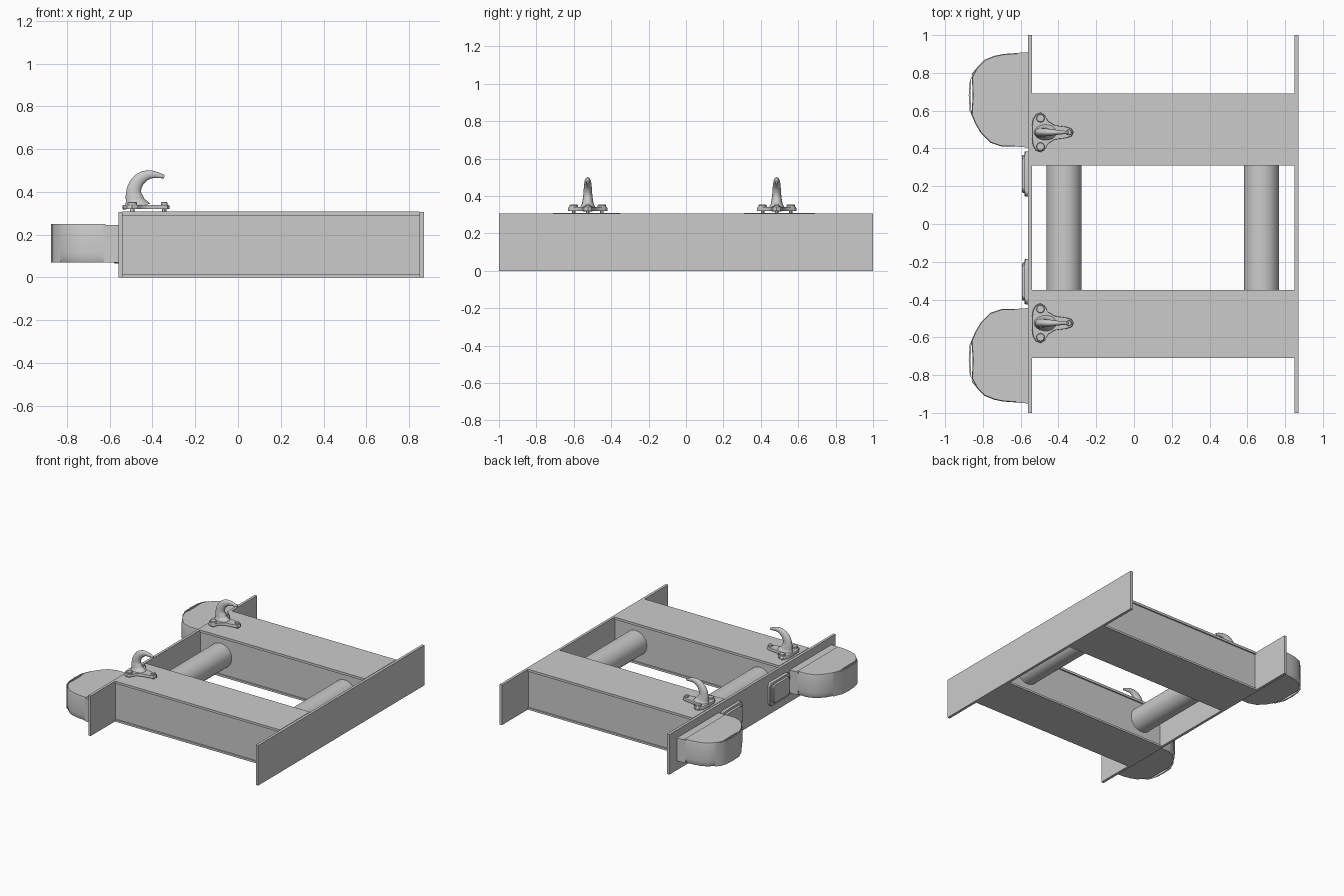
import bpy, bmesh, math

cube = bpy.data.objects.get("Cube")
if cube:
    bpy.data.objects.remove(cube, do_unlink=True)

GREY = (0.6, 0.6, 0.6, 1)
mat = bpy.data.materials.new("plain grey")
mat.use_nodes = True
mat.diffuse_color = GREY
mat.node_tree.nodes["Principled BSDF"].inputs["Base Color"].default_value = GREY

MID = -0.02      # mirror plane of the paired parts
H = 0.305        # frame height


def finish(name, bm, smooth=None):
    bmesh.ops.recalc_face_normals(bm, faces=bm.faces)
    me = bpy.data.meshes.new(name)
    bm.to_mesh(me)
    bm.free()
    me.materials.append(mat)
    ob = bpy.data.objects.new(name, me)
    bpy.context.collection.objects.link(ob)
    if smooth:
        bpy.ops.object.select_all(action='DESELECT')
        ob.select_set(True)
        bpy.context.view_layer.objects.active = ob
        bpy.ops.object.shade_smooth_by_angle(angle=math.radians(smooth))
    return ob


def box(name, x, y, z):
    bm = bmesh.new()
    bmesh.ops.create_cube(bm, size=1)
    for v in bm.verts:
        v.co = [lo + (c + 0.5) * (hi - lo) for c, (lo, hi) in zip(v.co, (x, y, z))]
    return finish(name, bm)


def loft(name, outline, levels, place, pivot=(0, 0), smooth=30):
    """Stack scaled copies of an outline; place maps (a, b, level) to x, y, z."""
    bm = bmesh.new()
    rings = []
    for h, s in levels:
        rings.append([bm.verts.new(place(pivot[0] + (a - pivot[0]) * s,
                                         pivot[1] + (b - pivot[1]) * s, h))
                      for a, b in outline])
    n = len(outline)
    for r0, r1 in zip(rings, rings[1:]):
        for i in range(n):
            j = (i + 1) % n
            bm.faces.new((r0[i], r0[j], r1[j], r1[i]))
    bm.faces.new(rings[0])
    bm.faces.new(rings[-1])
    return finish(name, bm, smooth)


def rounded_rect(cx, cy, hx, hy, r, seg=5):
    pts = []
    for k, (sx, sy) in enumerate(((1, 1), (-1, 1), (-1, -1), (1, -1))):
        for i in range(seg + 1):
            a = math.radians(90 * (k + i / seg))
            pts.append((cx + sx * (hx - r) + r * math.cos(a),
                        cy + sy * (hy - r) + r * math.sin(a)))
    return pts


def circle(cx, cy, r, n):
    return [(cx + r * math.cos(2 * math.pi * i / n),
             cy + r * math.sin(2 * math.pi * i / n)) for i in range(n)]


# End plates
box("outer_end_plate", (-0.56, -0.54), (-1, 1), (0, H))
box("inner_end_plate", (0.85, 0.87), (-1, 1), (0, H))

# Box beams: core with slightly wider top and bottom flanges
for side, y0, y1 in (("back", 0.31, 0.69), ("front", -0.71, -0.35)):
    box(side + "_beam_core", (-0.54, 0.85), (y0 + 0.01, y1 - 0.01), (0.015, H - 0.015))
    box(side + "_beam_top_flange", (-0.54, 0.85), (y0, y1), (H - 0.015, H + 0.003))
    box(side + "_beam_bottom_flange", (-0.54, 0.85), (y0, y1), (0, 0.015))

# Cross tubes between the beams
for name, cx in (("outer_cross_tube", -0.37), ("inner_cross_tube", 0.675)):
    loft(name, circle(cx, 0.155, 0.093, 48), [(-0.36, 1), (0.33, 1)],
         lambda a, b, h: (a, h, b))

# Outlines shared by the mirrored parts, measured from the mirror plane
BODY = [(-0.62, 0.43), (-0.70, 0.43), (-0.76, 0.45), (-0.81, 0.50), (-0.84, 0.55),
        (-0.86, 0.60), (-0.854, 0.70), (-0.858, 0.80), (-0.83, 0.85), (-0.79, 0.89),
        (-0.74, 0.91), (-0.69, 0.92), (-0.62, 0.925)]
STRIP = [(-0.84, 0.55), (-0.86, 0.60), (-0.866, 0.70), (-0.861, 0.80), (-0.83, 0.85),
         (-0.855, 0.82), (-0.87, 0.77), (-0.875, 0.70), (-0.87, 0.62)]
HALF_BASE = [(-0.54, 0.03), (-0.535, 0.07), (-0.52, 0.095), (-0.495, 0.105),
             (-0.473, 0.092), (-0.455, 0.06), (-0.42, 0.038), (-0.36, 0.03), (-0.33, 0.02)]
BASE = HALF_BASE + [(-0.32, 0)] + [(x, -y) for x, y in reversed(HALF_BASE)]
# Hook centre line: x, z, radius
HOOK = [(-0.475, 0.33, 0.065), (-0.482, 0.36, 0.044), (-0.488, 0.40, 0.035),
        (-0.475, 0.44, 0.031), (-0.448, 0.468, 0.027), (-0.41, 0.481, 0.019),
        (-0.37, 0.477, 0.013), (-0.345, 0.471, 0.008)]

for side, s in (("back", 1), ("front", -1)):
    def upright(a, b, h):
        return (a, MID + s * b, h)

    def outward(a, b, h):
        return (h, MID + s * a, b)

    # Bumper: mounting block, padded body and a thin front strip
    loft(side + "_bumper_mount",
         [(-0.56, 0.425), (-0.63, 0.43), (-0.63, 0.925), (-0.56, 0.93)],
         [(0.07, 1), (0.245, 1)], upright)
    loft(side + "_bumper_body", BODY,
         [(0.07, 0.965), (0.085, 0.99), (0.11, 1), (0.235, 1), (0.25, 0.985)],
         upright, pivot=(-0.62, 0.68), smooth=35)
    loft(side + "_bumper_strip", STRIP, [(0.07, 1), (0.25, 1)], upright)

    # Rounded access panel on the outer plate
    loft(side + "_panel_frame", rounded_rect(0.285, 0.155, 0.12, 0.09, 0.03),
         [(-0.56, 1), (-0.575, 1), (-0.58, 0.97)], outward, pivot=(0.285, 0.155))
    loft(side + "_panel_cover", rounded_rect(0.285, 0.155, 0.10, 0.07, 0.025),
         [(-0.57, 1), (-0.588, 1), (-0.594, 0.95)], outward, pivot=(0.285, 0.155))

    # Hook base plate with bolts
    cy = MID + s * 0.505
    loft(side + "_hook_base", [(x, y + 0.505) for x, y in BASE],
         [(0.32, 1), (0.335, 1), (0.34, 0.97)], upright, pivot=(-0.45, 0.505))
    for k, (bx, by) in enumerate(((-0.495, 0.075), (-0.495, -0.075), (-0.345, 0))):
        r = 0.022 if by else 0.015
        loft(f"{side}_hook_bolt_{k + 1}", circle(bx, by + 0.505, r, 16),
             [(0.335, 1), (0.35, 1), (0.353, 0.85)], upright, pivot=(bx, by + 0.505))
        loft(f"{side}_hook_stud_{k + 1}", circle(bx, by + 0.505, 0.01, 12),
             [(0.3, 1), (0.33, 1)], upright)

    # Tapered curved hook, flattened sideways
    cu = bpy.data.curves.new(side + "_hook", 'CURVE')
    cu.dimensions = '3D'
    cu.bevel_depth = 1
    cu.bevel_resolution = 6
    cu.resolution_u = 6
    cu.use_fill_caps = True
    sp = cu.splines.new('BEZIER')
    sp.bezier_points.add(len(HOOK) - 1)
    for p, (x, z, r) in zip(sp.bezier_points, HOOK):
        p.co = (x, 0, z)
        p.radius = r
        p.handle_left_type = p.handle_right_type = 'AUTO'
    cu.materials.append(mat)
    hook = bpy.data.objects.new(side + "_hook", cu)
    hook.location = (0, cy, 0)
    hook.scale = (1, 0.7, 1)
    bpy.context.collection.objects.link(hook)
